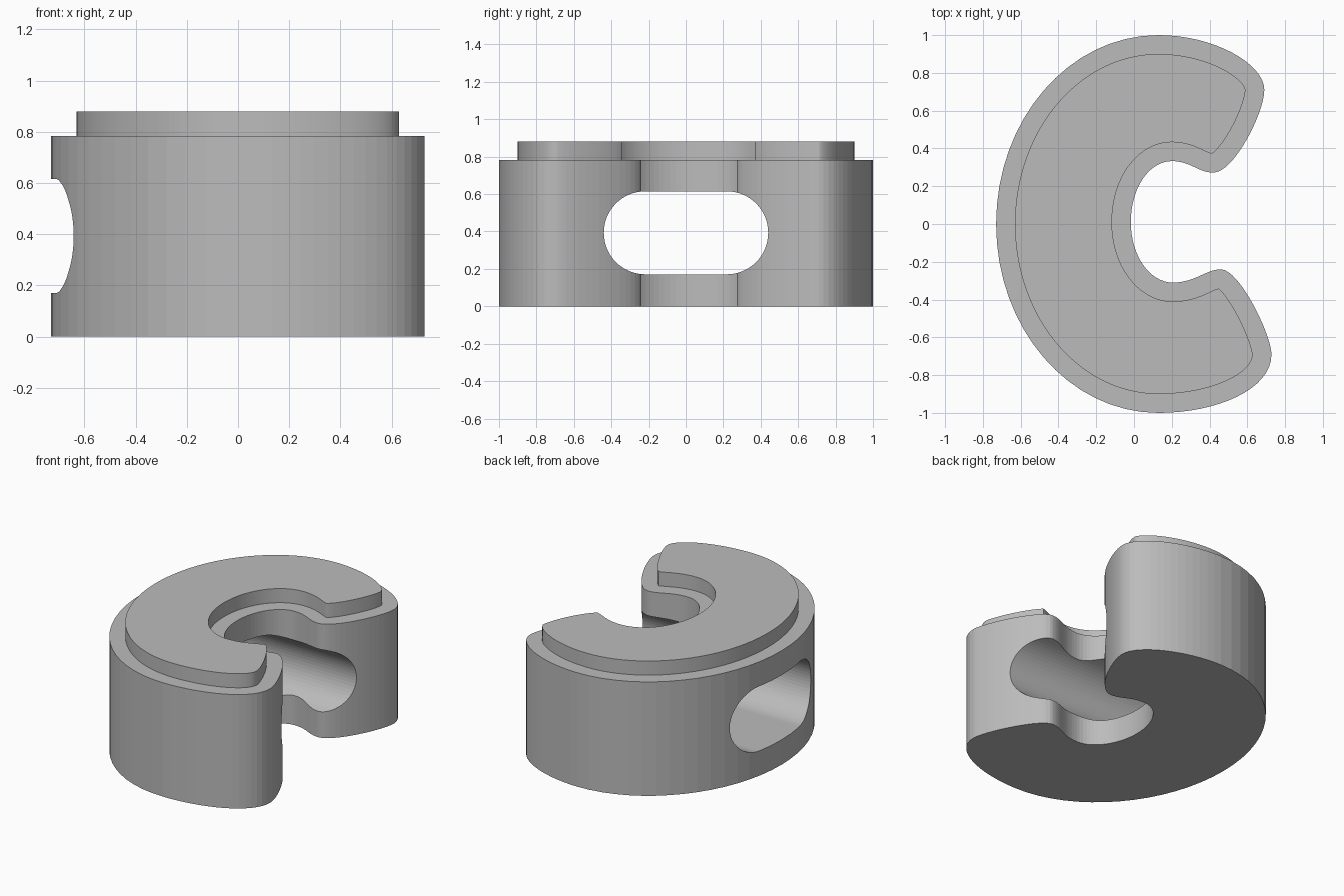
import bpy, bmesh, math
from mathutils import Vector
from mathutils.geometry import interpolate_bezier

cube = bpy.data.objects.get("Cube")
if cube:
    bpy.data.objects.remove(cube, do_unlink=True)

BODY_TOP, STEP_TOP, INSET = 0.783, 0.88, 0.1

grey = bpy.data.materials.new("plain grey")
grey.use_nodes = True
grey.diffuse_color = (0.5, 0.5, 0.5, 1)
grey.node_tree.nodes["Principled BSDF"].inputs["Base Color"].default_value = (0.5, 0.5, 0.5, 1)

# C-shaped outline, counter-clockwise: knot, incoming handle, outgoing handle
KNOTS = [
    ((0.13, 1.0), (0.29, 0), (-0.475, 0)),      # back
    ((-0.73, 0), (0, 0.552), (0, -0.552)),      # outer side
    ((0.13, -1.0), (-0.475, 0), (0.3, 0)),      # front
    ((0.728, -0.69), (0, -0.19), (0, 0.1)),     # front tip
    ((0.46, -0.24), (0.1, 0), (-0.08, 0)),      # front lip
    ((0.205, -0.31), (0.12, 0), (-0.12, 0)),
    ((-0.017, 0.01), (0, -0.18), (0, 0.18)),    # inner side
    ((0.2, 0.333), (-0.12, 0), (0.1, 0)),
    ((0.42, 0.272), (-0.08, 0), (0.11, 0)),     # back lip
    ((0.69, 0.71), (0, -0.12), (0, 0.14)),      # back tip
]


def outline(steps):
    points = []
    for i, (a, _, a_out) in enumerate(KNOTS):
        b, b_in, _ = KNOTS[(i + 1) % len(KNOTS)]
        a, b = Vector(a), Vector(b)
        points += interpolate_bezier(a, a + Vector(a_out), b + Vector(b_in), b, steps + 1)[:-1]
    return [Vector(p[:2]) for p in points]


def inset(points, distance):
    """Move the outline inwards and drop the loops that form in tight corners."""
    result = []
    for i, p in enumerate(points):
        along = (points[(i + 1) % len(points)] - points[i - 1]).normalized()
        q = p + Vector((-along.y, along.x)) * distance
        if min((q - r).length for r in points) > distance * 0.985:
            result.append(q)
    return result


def prism(name, points, height, base):
    """Extrude a closed ring of 3D points along the given vector."""
    bm = bmesh.new()
    face = bm.faces.new([bm.verts.new(p) for p in points])
    top = bmesh.ops.extrude_face_region(bm, geom=[face], use_keep_orig=True)["geom"]
    bmesh.ops.translate(bm, vec=height, verts=[v for v in top if isinstance(v, bmesh.types.BMVert)])
    bmesh.ops.translate(bm, vec=base, verts=bm.verts)
    bmesh.ops.recalc_face_normals(bm, faces=bm.faces)
    mesh = bpy.data.meshes.new(name)
    bm.to_mesh(mesh)
    bm.free()
    mesh.materials.append(grey)
    obj = bpy.data.objects.new(name, mesh)
    bpy.context.collection.objects.link(obj)
    return obj


# Main body and the raised step on top of it
body = prism("body", [p.to_3d() for p in outline(16)], (0, 0, BODY_TOP), (0, 0, 0))
prism("raised_step", [p.to_3d() for p in inset(outline(48), INSET)],
      (0, 0, STEP_TOP - BODY_TOP), (0, 0, BODY_TOP))

# Rounded slot running through the body from side to side
RADIUS, HALF_STRAIGHT, SEGMENTS = 0.222, 0.218, 32
ring = []
for side in (1, -1):
    for i in range(SEGMENTS + 1):
        a = math.pi * i / SEGMENTS - math.pi / 2
        ring.append(Vector((0, side * (HALF_STRAIGHT + RADIUS * math.cos(a)), side * RADIUS * math.sin(a))))
cutter = prism("slot_cutter", ring, (3, 0, 0), (-1.5, 0, 0.393))
cutter.hide_render = True

cut = body.modifiers.new("slot", "BOOLEAN")
cut.operation = "DIFFERENCE"
cut.solver = "EXACT"
cut.object = cutter

# Bake the cut, then remove the helper
bpy.context.view_layer.update()
cut_mesh = bpy.data.meshes.new_from_object(body.evaluated_get(bpy.context.evaluated_depsgraph_get()))
body.modifiers.clear()
body.data = cut_mesh
bpy.data.objects.remove(cutter, do_unlink=True)
